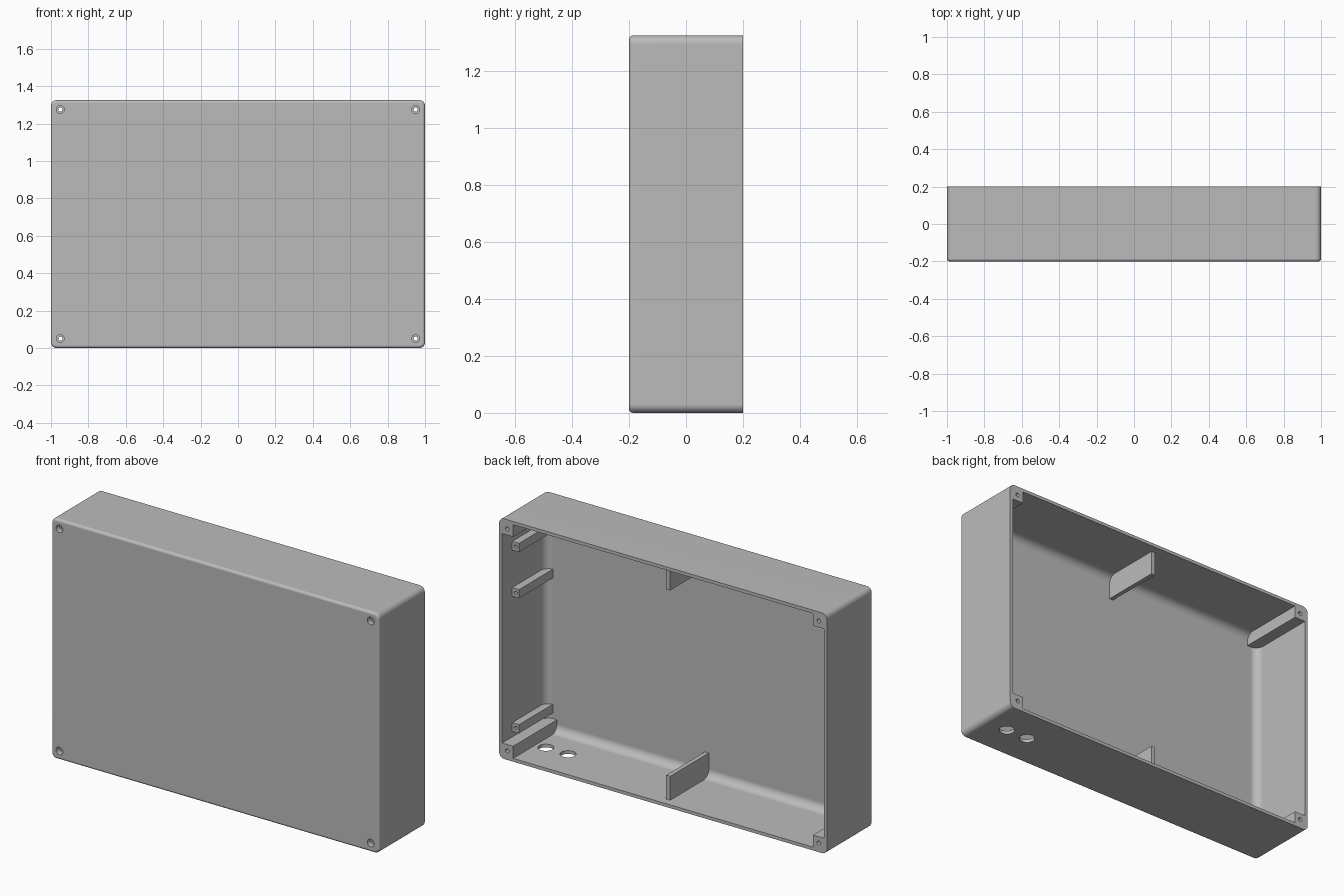
import bpy, bmesh, math
from mathutils import Vector, Matrix

if "Cube" in bpy.data.objects:
    bpy.data.objects.remove(bpy.data.objects["Cube"], do_unlink=True)

# Overall sizes
W, H, D, WALL = 1.0, 1.325, 0.2, 0.018
INSET, POST = 0.05, 0.085

grey = bpy.data.materials.new("light_grey_plastic")
colour = (0.5, 0.5, 0.5, 1)
grey.use_nodes = True
grey.diffuse_color = colour
grey.node_tree.nodes["Principled BSDF"].inputs["Base Color"].default_value = colour


def finish(name, bm):
    bmesh.ops.recalc_face_normals(bm, faces=bm.faces)
    mesh = bpy.data.meshes.new(name)
    bm.to_mesh(mesh)
    bm.free()
    obj = bpy.data.objects.new(name, mesh)
    mesh.materials.append(grey)
    bpy.context.collection.objects.link(obj)
    return obj


def box(name, low, high, corner=0, front=0):
    """Box between two points, with rounded upright corners and front rim."""
    low, high = Vector(low), Vector(high)
    bm = bmesh.new()
    size = Matrix.Diagonal(high - low).to_4x4()
    bmesh.ops.create_cube(bm, size=1, matrix=Matrix.Translation((low + high) / 2) @ size)
    if corner:
        along_y = [e for e in bm.edges if abs(e.verts[0].co.y - e.verts[1].co.y) > 0.1]
        bmesh.ops.bevel(bm, geom=along_y, offset=corner, segments=8, profile=0.5, affect='EDGES')
    if front:
        rim = [e for e in bm.edges if all(abs(v.co.y - low.y) < 1e-4 for v in e.verts)]
        bmesh.ops.bevel(bm, geom=rim, offset=front, segments=8, profile=0.5, affect='EDGES')
    return finish(name, bm)


def rod(name, centre, radius, length, axis):
    bm = bmesh.new()
    turn = Matrix.Rotation(math.pi / 2, 4, 'X') if axis == 'Y' else Matrix()
    bmesh.ops.create_cone(bm, cap_ends=True, segments=32, radius1=radius, radius2=radius,
                          depth=length, matrix=Matrix.Translation(centre) @ turn)
    return finish(name, bm)


def combine(target, tool, operation):
    """Apply a boolean and discard the tool."""
    tool.hide_render = True
    mod = target.modifiers.new("boolean", 'BOOLEAN')
    mod.operation, mod.solver, mod.object = operation, 'EXACT', tool
    bpy.context.view_layer.objects.active = target
    bpy.ops.object.modifier_apply(modifier=mod.name)
    bpy.data.objects.remove(tool, do_unlink=True)


def smooth(obj):
    bpy.ops.object.select_all(action='DESELECT')
    obj.select_set(True)
    bpy.context.view_layer.objects.active = obj
    bpy.ops.object.shade_smooth_by_angle(angle=math.radians(30))
    obj.modifiers.new("weighted_normals", 'WEIGHTED_NORMAL').keep_sharp = True


# Hollow case, open at the back
case = box("case", (-W, -D, 0), (W, D, H), 0.03, 0.015)
cavity = box("cavity", (-W + WALL, -D + WALL, WALL), (W - WALL, D + 0.2, H - WALL), 0.05, 0.045)
combine(case, cavity, 'DIFFERENCE')

# Corner screw posts with counterbored through holes
for sx in (-1, 1):
    for top in (False, True):
        xs = sorted((sx * (W - 0.01), sx * (W - POST)))
        zs = (H - POST, H - 0.01) if top else (0.01, POST)
        post = box("post", (xs[0], -D + 0.012, zs[0]), (xs[1], D, zs[1]))
        combine(case, post, 'UNION')
for sx in (-1, 1):
    for z in (INSET, H - INSET):
        x = sx * (W - INSET)
        combine(case, rod("screw_hole", (x, 0, z), 0.011, 1, 'Y'), 'DIFFERENCE')
        combine(case, rod("counterbore", (x, -D, z), 0.021, 0.06, 'Y'), 'DIFFERENCE')

# Two cable holes in the bottom wall
for x in (0.72, 0.855):
    combine(case, rod("cable_hole", (x, 0, 0), 0.04, 0.1, 'Z'), 'DIFFERENCE')
smooth(case)

# Middle ribs on the bottom and top walls
for name, z0, z1 in (("bottom_rib", 0.01, 0.15), ("top_rib", H - 0.15, H - 0.01)):
    box(name, (-0.012, -D + 0.01, z0), (0.012, 0.155, z1))

# Mounting rails on the left wall, with pilot holes in their ends
for name, z in (("lower_rail", 0.14), ("middle_rail", 0.885), ("upper_rail", 1.14)):
    rail = box(name, (0.94, -D + 0.01, z - 0.024), (W - 0.01, 0.112, z + 0.024))
    combine(rail, rod("pilot_hole", (0.961, 0.112, z), 0.009, 0.1, 'Y'), 'DIFFERENCE')
    smooth(rail)
